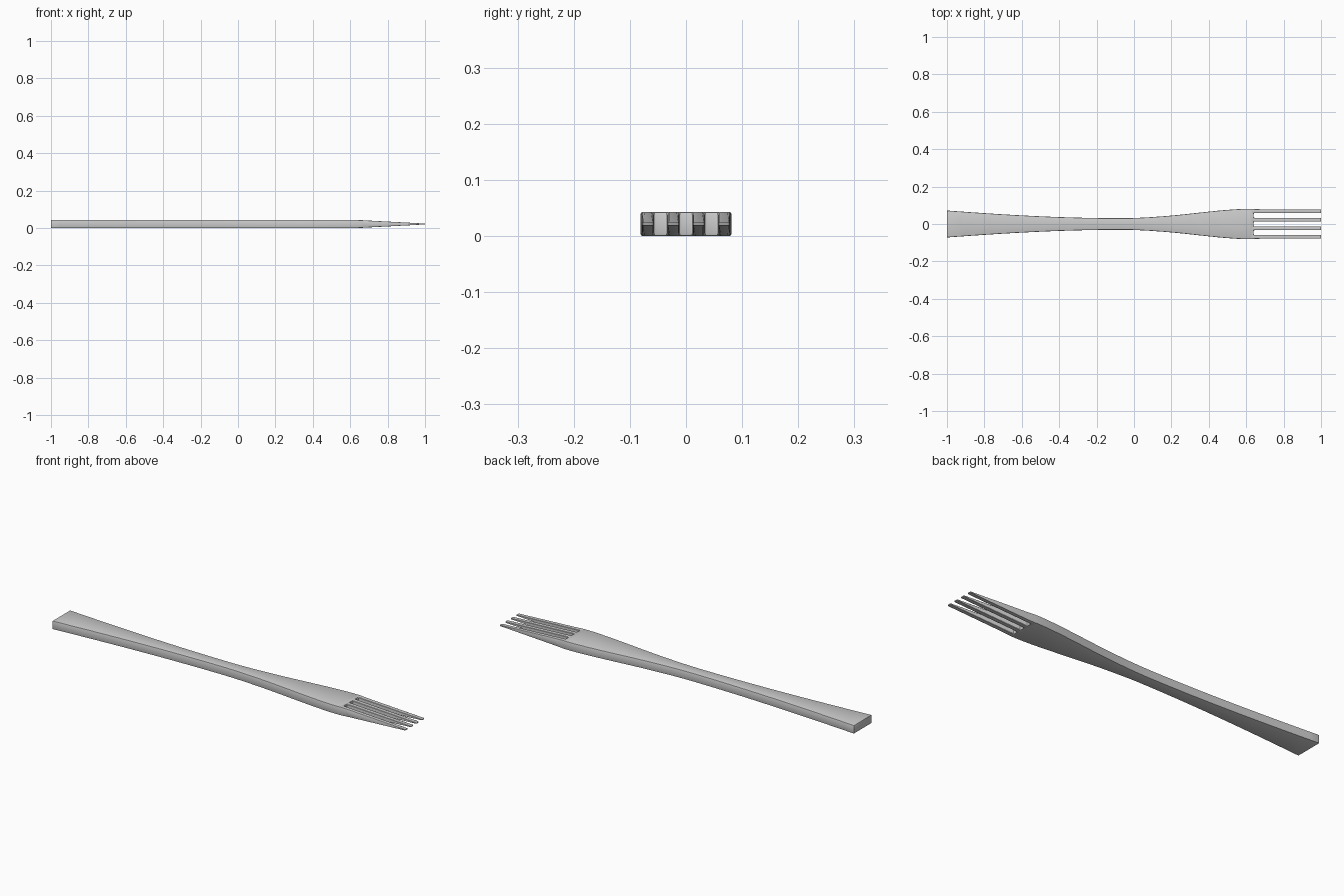
import bpy, bmesh, math

if "Cube" in bpy.data.objects:
    bpy.data.objects.remove(bpy.data.objects["Cube"])

THICK = 0.043        # body thickness
ROOT = 0.64          # x where the tines begin
TIP_SCALE = 0.11     # thickness left at the tine tips

# Half-width of the fork along its length
PROFILE = [(-1, .072), (-.8, .058), (-.6, .046), (-.4, .037), (-.2, .032),
           (0, .032), (.2, .045), (.4, .066), (.5, .0755), (.6, .081), (.68, .0785)]


def smooth(points, steps=4):
    """Catmull-Rom style resampling of y over x."""
    def slope(i):
        a, b = points[max(i - 1, 0)], points[min(i + 1, len(points) - 1)]
        return (b[1] - a[1]) / (b[0] - a[0])
    out = []
    for i in range(len(points) - 1):
        (x0, y0), (x1, y1) = points[i], points[i + 1]
        d = x1 - x0
        for k in range(steps):
            t = k / steps
            y = ((2*t**3 - 3*t**2 + 1) * y0 + (t**3 - 2*t**2 + t) * d * slope(i)
                 + (3*t**2 - 2*t**3) * y1 + (t**3 - t**2) * d * slope(i + 1))
            out.append((x0 + d * t, y))
    return out + [points[-1]]


# Outline: upper side, four tines with three slots, then lower side
side = smooth(PROFILE)
half = side + [(1, .078), (1, .058), (ROOT, .058), (ROOT, .033),
               (1, .033), (1, .0125), (ROOT, .0125)]
outline = half + [(x, -y) for x, y in reversed(half)]

# Extruded slab
bm = bmesh.new()
face = bm.faces.new([bm.verts.new((x, y, 0)) for x, y in outline])
ext = bmesh.ops.extrude_face_region(bm, geom=[face])
for v in ext["geom"]:
    if isinstance(v, bmesh.types.BMVert):
        v.co.z = THICK
bmesh.ops.recalc_face_normals(bm, faces=bm.faces)

# Softened edges
sharp = [e for e in bm.edges if e.calc_face_angle(0) > math.radians(40)]
bmesh.ops.bevel(bm, geom=sharp, offset=.004, segments=2, profile=.5, affect='EDGES')

# Tines taper towards the tips
bmesh.ops.bisect_plane(bm, geom=bm.verts[:] + bm.edges[:] + bm.faces[:],
                       plane_co=(ROOT, 0, 0), plane_no=(1, 0, 0), dist=1e-5)
for v in bm.verts:
    t = max(0, (v.co.x - ROOT) / (1 - ROOT))
    v.co.z = THICK / 2 + (v.co.z - THICK / 2) * (1 - t * (1 - TIP_SCALE))

mesh = bpy.data.meshes.new("fork")
bm.to_mesh(mesh)
bm.free()
fork = bpy.data.objects.new("fork", mesh)
bpy.context.collection.objects.link(fork)
bpy.context.view_layer.objects.active = fork
fork.select_set(True)
bpy.ops.object.shade_smooth_by_angle(angle=math.radians(30))
